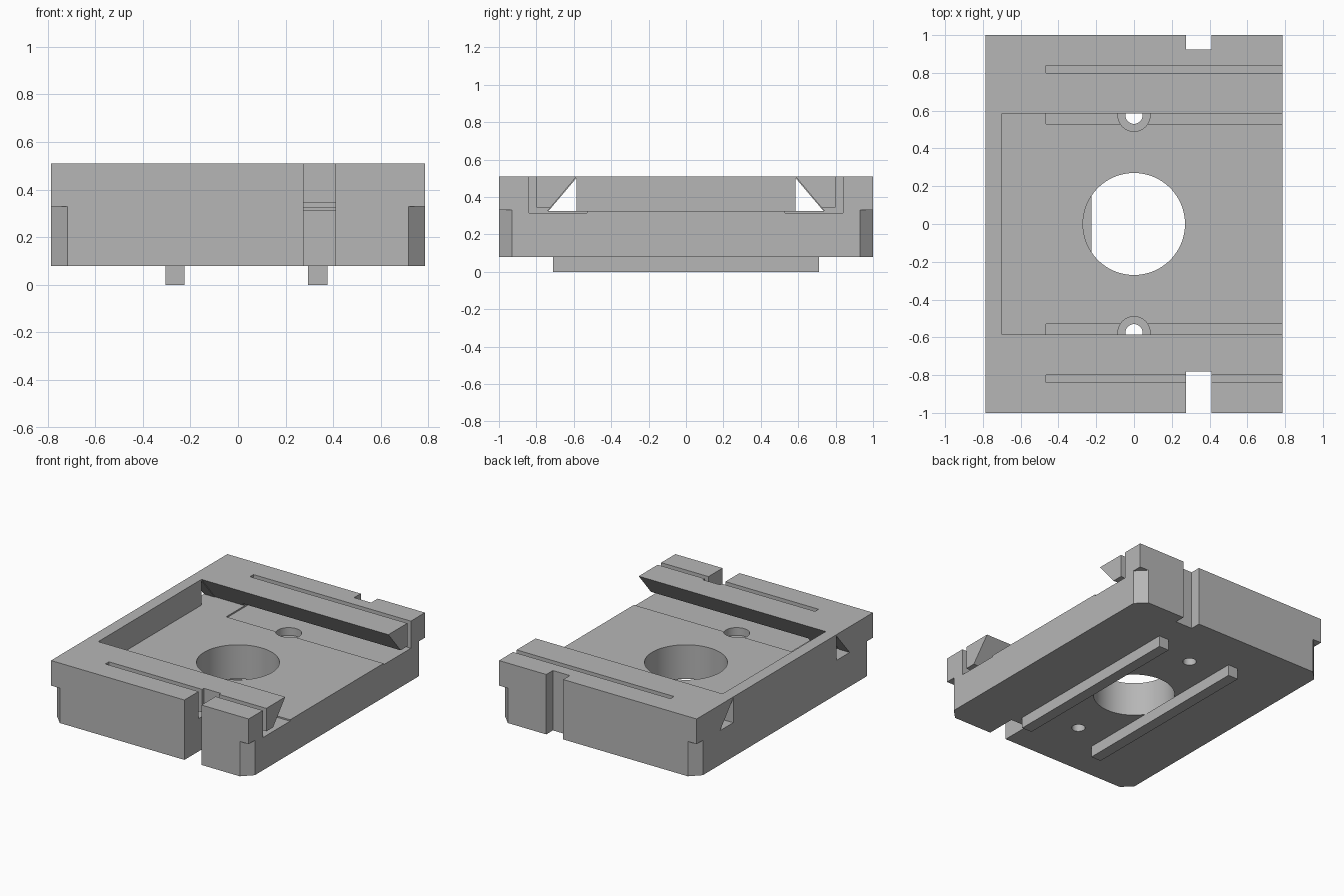
import bpy, bmesh
from mathutils import Vector

cube = bpy.data.objects.get("Cube")
if cube:
    bpy.data.objects.remove(cube, do_unlink=True)

steel = bpy.data.materials.new("machined grey")
steel.use_nodes = True
steel.diffuse_color = (0.47, 0.47, 0.47, 1)
steel.node_tree.nodes["Principled BSDF"].inputs["Base Color"].default_value = (0.47, 0.47, 0.47, 1)

HX, LOW, TOP, FLOOR = 0.785, 0.08, 0.51, 0.325


def prism(name, points, direction):
    """Extrude a closed 3D outline along a direction into a solid."""
    bm = bmesh.new()
    face = bm.faces.new([bm.verts.new(p) for p in points])
    grown = bmesh.ops.extrude_face_region(bm, geom=[face], use_keep_orig=True)
    verts = [v for v in grown["geom"] if isinstance(v, bmesh.types.BMVert)]
    bmesh.ops.translate(bm, verts=verts, vec=Vector(direction))
    bmesh.ops.recalc_face_normals(bm, faces=bm.faces)
    mesh = bpy.data.meshes.new(name)
    bm.to_mesh(mesh)
    bm.free()
    mesh.materials.append(steel)
    ob = bpy.data.objects.new(name, mesh)
    bpy.context.collection.objects.link(ob)
    return ob


def box(name, x0, x1, y0, y1, z0, z1):
    outline = [(x0, y0, z0), (x1, y0, z0), (x1, y1, z0), (x0, y1, z0)]
    return prism(name, outline, (0, 0, z1 - z0))


def along_x(name, profile, x0, x1):
    return prism(name, [(x0, y, z) for y, z in profile], (x1 - x0, 0, 0))


def cylinder(name, y, radius, z0, z1, sides=64):
    bpy.ops.mesh.primitive_cylinder_add(vertices=sides, radius=radius, depth=z1 - z0,
                                        location=(0, y, (z0 + z1) / 2))
    ob = bpy.context.object
    ob.name = name
    ob.data.materials.append(steel)
    return ob


def cut(target, cutter):
    """Subtract the cutter, then discard it."""
    cutter.hide_render = True
    mod = target.modifiers.new("cut", "BOOLEAN")
    mod.operation = "DIFFERENCE"
    mod.solver = "EXACT"
    mod.object = cutter
    bpy.context.view_layer.objects.active = target
    bpy.ops.object.modifier_apply(modifier=mod.name)
    bpy.data.objects.remove(cutter, do_unlink=True)


# Main block
block = box("base_block", -HX, HX, -1, 1, LOW, TOP)

# Dovetail pocket, open at the right end
cut(block, along_x("pocket", [(-0.585, 0.6), (-0.585, TOP), (-0.74, FLOOR),
                              (0.74, FLOOR), (0.585, TOP), (0.585, 0.6)], -0.70, 1))

for s in (-1, 1):
    # Triangular openings through the end wall
    cut(block, along_x("end_opening", [(s * 0.585, FLOOR), (s * 0.735, FLOOR),
                                       (s * 0.585, 0.502)], -1, -0.69))
    # L-shaped slot that frees each dovetail strip
    cut(block, along_x("strip_slot", [(s * 0.84, 0.6), (s * 0.84, 0.315), (s * 0.53, 0.315),
                                      (s * 0.53, 0.345), (s * 0.80, 0.345), (s * 0.80, 0.6)],
                       -0.465, 1))
    # Counterbored screw holes
    cut(block, cylinder("counterbore", s * 0.575, 0.085, 0.26, 0.335))
    cut(block, cylinder("screw_hole", s * 0.575, 0.045, 0, 0.335, 32))
    # Lower corner chamfers
    for t in (-1, 1):
        corner = [(t * (HX - 0.07), s * 1.0, 0), (t * HX, s * 0.93, 0),
                  (t * (HX + 0.07), s * 1.0, 0), (t * HX, s * 1.07, 0)]
        cut(block, prism("corner_chamfer", corner, (0, 0, 0.33)))

# Bore and side notches
cut(block, cylinder("centre_bore", 0, 0.27, 0, 0.6, 96))
cut(block, box("front_notch", 0.275, 0.41, -1.1, -0.78, 0, 0.6))
cut(block, box("back_notch", 0.275, 0.41, 0.925, 1.1, 0, 0.6))

# Smooth bore walls with sharp rims
bpy.ops.object.select_all(action="DESELECT")
block.select_set(True)
bpy.context.view_layer.objects.active = block
bpy.ops.object.shade_smooth_by_angle(angle=0.5)

# Locating rails underneath
for name, x in (("left_rail", 0.295), ("right_rail", -0.305)):
    box(name, x, x + 0.08, -0.71, 0.71, 0, LOW)
